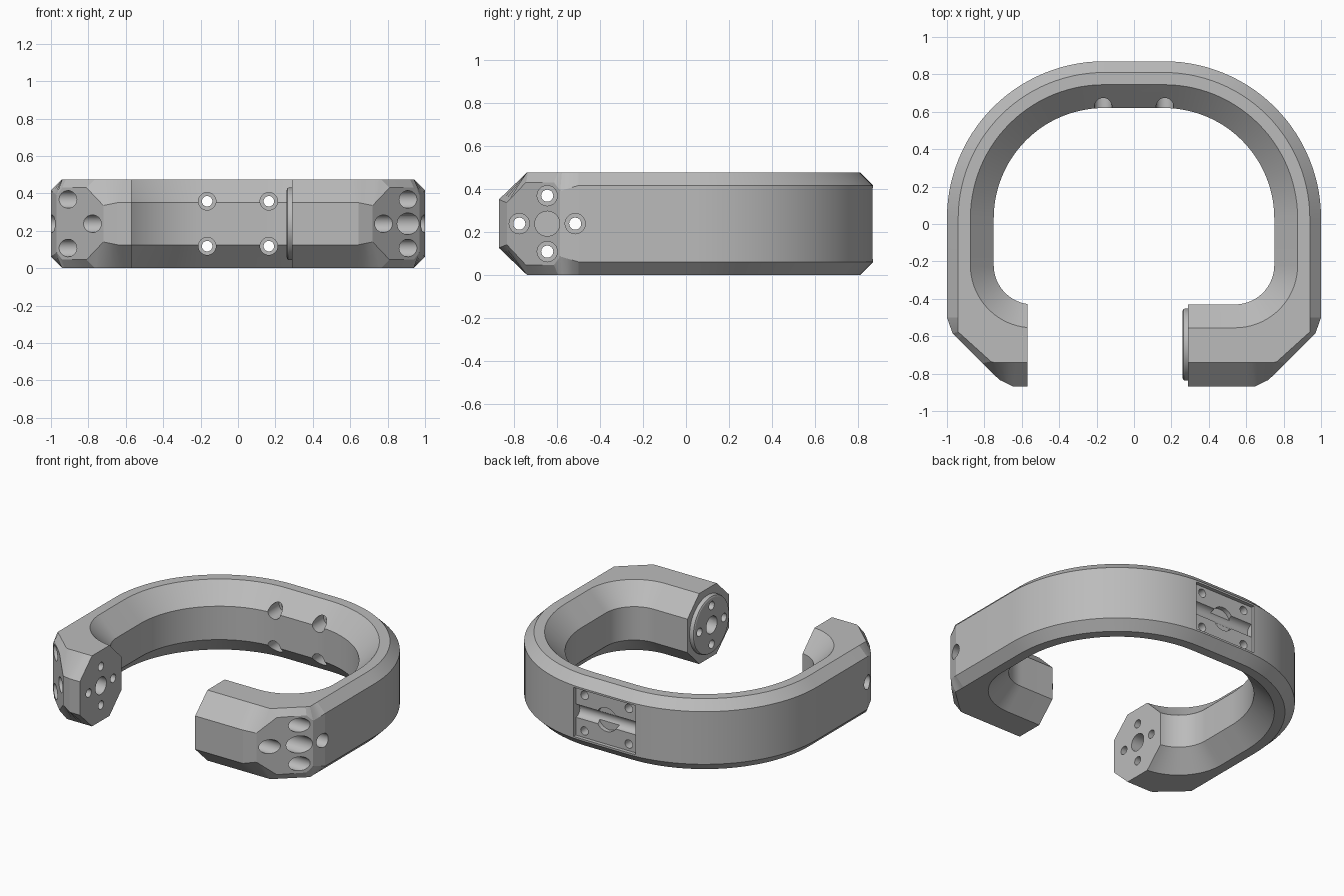
import bpy, bmesh, math
from mathutils import Vector

if "Cube" in bpy.data.objects:
    bpy.data.objects.remove(bpy.data.objects["Cube"], do_unlink=True)

H = 0.475          # body height
MID = H / 2
LEG_Y = -0.645     # axis of the two leg ends

grey = bpy.data.materials.new("plain grey")
grey.use_nodes = True
grey.diffuse_color = (0.5, 0.5, 0.5, 1)
grey.node_tree.nodes["Principled BSDF"].inputs["Base Color"].default_value = (0.5, 0.5, 0.5, 1)


def make_object(name, bm):
    bmesh.ops.recalc_face_normals(bm, faces=bm.faces[:])
    mesh = bpy.data.meshes.new(name)
    bm.to_mesh(mesh)
    bm.free()
    ob = bpy.data.objects.new(name, mesh)
    bpy.context.collection.objects.link(ob)
    mesh.materials.append(grey)
    return ob


def lathe(bm, axis, centre, steps, segs=32):
    """Solid of revolution along x or y; steps are (position, radius)."""
    rings = []
    for t, r in steps:
        ring = []
        for i in range(segs):
            a = math.tau * i / segs
            u, v = centre[0] + r * math.cos(a), centre[1] + r * math.sin(a)
            ring.append(bm.verts.new((t, u, v) if axis == "x" else (u, t, v)))
        rings.append(ring)
    for p, q in zip(rings, rings[1:]):
        for i in range(segs):
            j = (i + 1) % segs
            bm.faces.new((p[i], p[j], q[j], q[i]))
    bm.faces.new(rings[0])
    bm.faces.new(rings[-1])


def half_stations(end):
    """Stations (inner, inner top, outer top, outer band + height) from back to leg end."""
    out = []
    # back quarter arc
    for i in range(29):
        a = math.pi / 2 * (1 - i / 28)
        c = Vector((math.cos(a), math.sin(a)))
        o = Vector((0.16, 0.03))
        out.append([o + c * 0.59, o + c * 0.715, o + c * 0.78, o + c * 0.84, 0.415])
    # faceted outer corner against a rounded inner corner
    stop = max(end, 0.54)
    corner = [((0.94, -0.5), (1, -0.5), 0.415),
              ((0.94, -0.577), (0.97, -0.585), 0.39),
              ((0.92, -0.595), (0.94, -0.614), 0.43),
              ((0.765, -0.735), (0.81, -0.744), 0.43),
              ((0.75, -0.74), (0.72, -0.833), 0.335),
              ((0.63, -0.74), (0.645, -0.87), 0.35),
              ((stop, -0.74), (stop, -0.87), 0.35)]
    sub = 3
    n = (len(corner) - 1) * sub
    for i in range(n + 1):
        k = min(i // sub, len(corner) - 2)
        f = i / sub - k
        (t0, b0, z0), (t1, b1, z1) = corner[k], corner[k + 1]
        inner = []
        for r in (0.21, 0.335):
            a = -math.acos((stop - 0.54) / r) * i / n
            inner.append(Vector((0.54 + r * math.cos(a), -0.22 + r * math.sin(a))))
        out.append(inner + [Vector(t0).lerp(Vector(t1), f),
                            Vector(b0).lerp(Vector(b1), f), z0 + (z1 - z0) * f])
    if end < stop:
        out.append([Vector((end, y)) for y in (-0.43, -0.555, -0.74, -0.87)] + [0.35])
    return out


def mirrored(s):
    return [Vector((-p.x, p.y)) for p in s[:4]] + [s[4]]


# C-shaped body
bm = bmesh.new()
path = half_stations(0.29)[::-1] + [mirrored(s) for s in half_stations(0.57)]
rings = []
for inn, tin, tout, band, z in path:
    section = [(inn, 0.125), (inn, H - 0.125), (tin, H), (tout, H),
               (band, z), (band, H - z), (tout, 0), (tin, 0)]
    rings.append([bm.verts.new((p.x, p.y, h)) for p, h in section])
for p, q in zip(rings, rings[1:]):
    for i in range(8):
        j = (i + 1) % 8
        bm.faces.new((p[i], p[j], q[j], q[i]))
bm.faces.new(rings[0])
bm.faces.new(rings[-1])
body = make_object("clamp_body", bm)

# round flange on the left leg end
bm = bmesh.new()
lathe(bm, "x", (LEG_Y, MID), [(0.3, 0.193), (0.272, 0.193), (0.264, 0.189), (0.26, 0.18)], 64)
flange = make_object("end_flange", bm)

# screw holes and shaft bores
bm = bmesh.new()
for dy, dz in ((0.13, 0), (-0.13, 0), (0, 0.13), (0, -0.13)):
    c = (LEG_Y + dy, MID + dz)
    lathe(bm, "x", c, [(0.2, 0.028), (0.5, 0.028), (0.5, 0.047), (1.1, 0.047)])
    lathe(bm, "x", c, [(-0.5, 0.028), (-0.72, 0.028), (-0.72, 0.047), (-1.1, 0.047)])
lathe(bm, "x", (LEG_Y, MID), [(0.2, 0.058), (1.1, 0.058)])
lathe(bm, "x", (LEG_Y, MID), [(-0.5, 0.058), (-0.85, 0.058)])
for x in (-0.165, 0.165):
    for dz in (-0.12, 0.12):
        lathe(bm, "y", (x, MID + dz), [(0.5, 0.047), (0.74, 0.047), (0.74, 0.028), (1, 0.028)])
holes = make_object("hole_cutter", bm)

# mounting pocket on the back, with a cable groove and a round seat
bm = bmesh.new()
bmesh.ops.create_cube(bm, size=1)
for v in bm.verts:
    v.co = (v.co.x * 0.46, 0.925 + v.co.y * 0.16, MID + v.co.z * 0.33)
pocket = make_object("pocket_cutter", bm)
bm = bmesh.new()
lathe(bm, "x", (0.85, MID), [(-0.228, 0.045), (0.228, 0.045)])
groove = make_object("groove_cutter", bm)
bm = bmesh.new()
lathe(bm, "y", (0, MID), [(0.815, 0.08), (0.95, 0.08)])
seat = make_object("seat_cutter", bm)


def cut(ob, cutters):
    bpy.ops.object.select_all(action="DESELECT")
    ob.select_set(True)
    bpy.context.view_layer.objects.active = ob
    for c in cutters:
        mod = ob.modifiers.new("cut", "BOOLEAN")
        mod.operation = "DIFFERENCE"
        mod.solver = "EXACT"
        mod.object = c
        bpy.ops.object.modifier_apply(modifier=mod.name)
    bpy.ops.object.shade_smooth_by_angle(angle=math.radians(14))


cut(body, [pocket, groove, seat, holes])
cut(flange, [holes])
for c in (pocket, groove, seat, holes):
    bpy.data.objects.remove(c, do_unlink=True)
